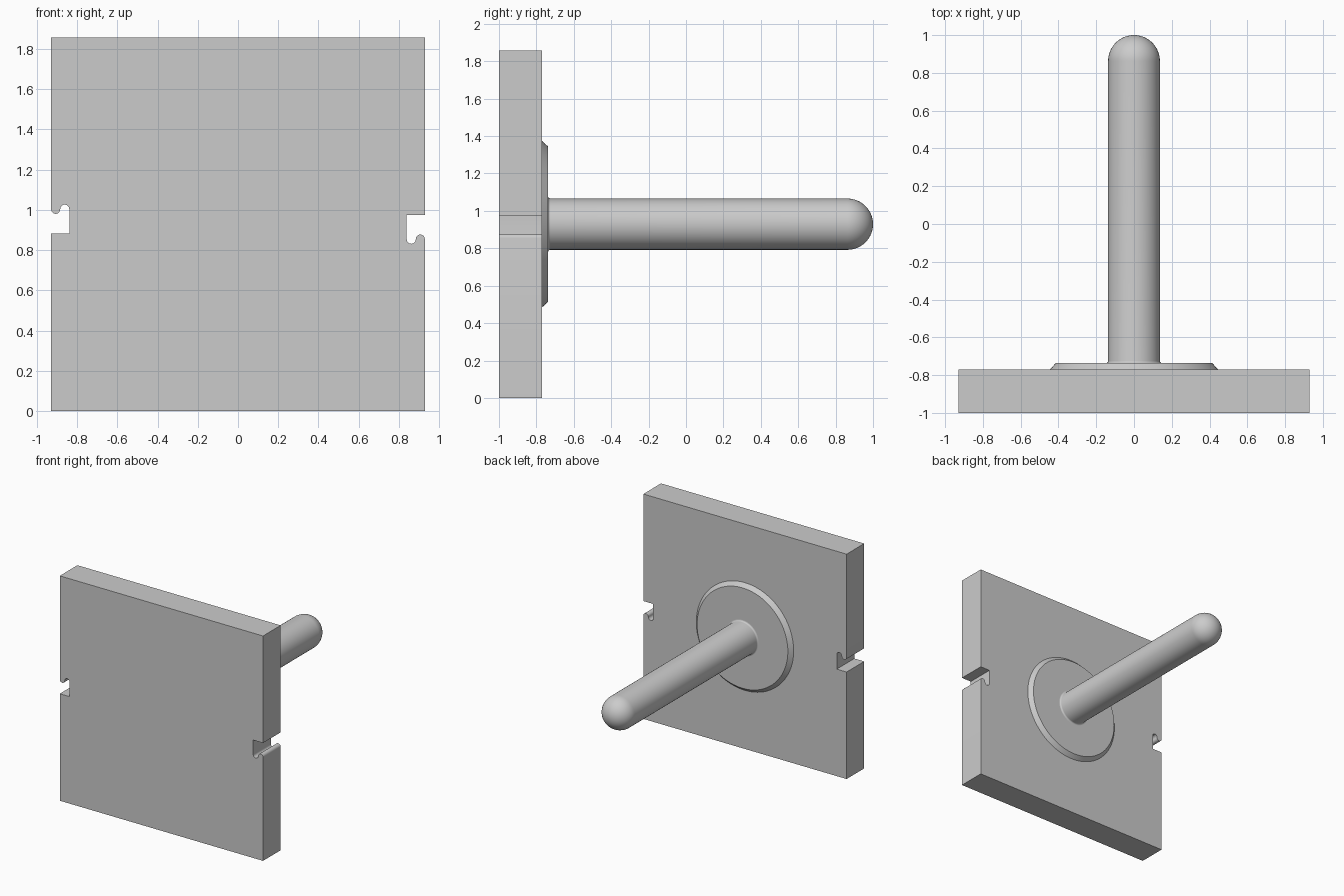
import bpy, bmesh
from math import sin, cos, pi, radians
from mathutils import Vector, Matrix

cube = bpy.data.objects.get("Cube")
if cube:
    bpy.data.objects.remove(cube, do_unlink=True)

HALF = 0.929          # half the plate width and height
FRONT, BACK = -1.0, -0.77

grey = bpy.data.materials.new("light grey")
grey.use_nodes = True
colour = (0.6, 0.6, 0.6, 1)
grey.diffuse_color = colour
grey.node_tree.nodes["Principled BSDF"].inputs["Base Color"].default_value = colour


def finish(bm, name):
    bmesh.ops.recalc_face_normals(bm, faces=bm.faces)
    mesh = bpy.data.meshes.new(name)
    bm.to_mesh(mesh)
    bm.free()
    mesh.materials.append(grey)
    obj = bpy.data.objects.new(name, mesh)
    bpy.context.collection.objects.link(obj)
    bpy.ops.object.select_all(action='DESELECT')
    obj.select_set(True)
    bpy.context.view_layer.objects.active = obj
    bpy.ops.object.shade_smooth_by_angle(angle=radians(30))
    return obj


def arc(cx, cy, r, start, end, steps):
    angles = [radians(start + (end - start) * i / steps) for i in range(steps + 1)]
    return [(cx + r * cos(a), cy + r * sin(a)) for a in angles]


def lathe(name, profile, steps=64):
    """Spin (radius, y) points about the y axis through the plate centre."""
    bm = bmesh.new()
    verts = [bm.verts.new((r, y, 0)) for r, y in profile]
    edges = [bm.edges.new(pair) for pair in zip(verts, verts[1:])]
    bmesh.ops.spin(bm, geom=verts + edges, cent=(0, 0, 0), axis=(0, 1, 0),
                   angle=2 * pi, steps=steps)
    bmesh.ops.remove_doubles(bm, verts=bm.verts, dist=0.0001)
    bmesh.ops.translate(bm, verts=bm.verts, vec=(0, 0, HALF))
    return finish(bm, name)


# Square plate: one side with its hooked slot, then the same turned half round
slot_r = 0.0225
side = [(-HALF, -HALF), (-HALF, -0.045), (-HALF + 0.09, -0.045)]
side += arc(-HALF + 3 * slot_r, 0.075, slot_r, 0, 180, 10)
side += arc(-HALF + slot_r, 0.074, slot_r, 0, -180, 10)
side += [(-HALF, HALF)]
outline = side + [(-x, -z) for x, z in side]

bm = bmesh.new()
face = bm.faces.new([bm.verts.new((x, FRONT, z + HALF)) for x, z in outline])
result = bmesh.ops.extrude_face_region(bm, geom=[face], use_keep_orig=True)
moved = [g for g in result["geom"] if isinstance(g, bmesh.types.BMVert)]
bmesh.ops.translate(bm, verts=moved, vec=(0, BACK - FRONT, 0))
finish(bm, "plate")

# Chamfered round flange on the back of the plate
lathe("flange", [(0, BACK - 0.01), (0.445, BACK - 0.01), (0.445, BACK),
                 (0.415, -0.737), (0, -0.737)], 96)

# Round-ended peg with a small fillet at its base
peg_r = 0.137
peg = [(0, -0.745), (peg_r + 0.012, -0.745)]
peg += arc(peg_r + 0.012, -0.725, 0.012, 270, 180, 5)
peg += arc(0, 1 - peg_r, peg_r, 0, 90, 16)
lathe("peg", peg)
